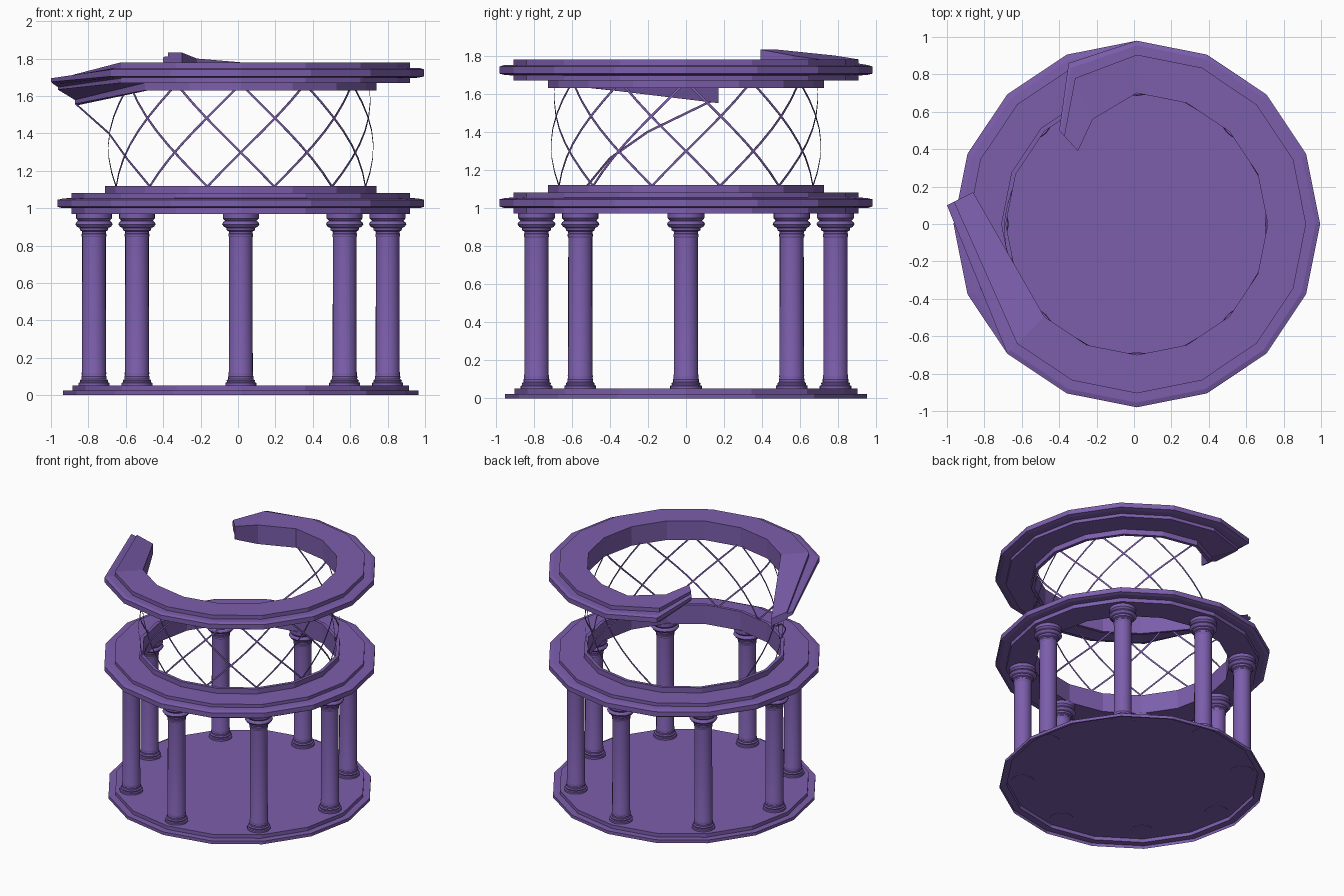
import bpy, bmesh
from math import sin, cos, radians, pi
from mathutils import Vector

CENTRE = Vector((0.015, 0, 0))
SIDES = 16

cube = bpy.data.objects.get("Cube")
if cube:
    bpy.data.objects.remove(cube, do_unlink=True)

purple = bpy.data.materials.new("purple_stone")
purple.use_nodes = True
COLOUR = (0.202, 0.112, 0.413, 1)
purple.diffuse_color = COLOUR
for node in purple.node_tree.nodes:
    if node.type == 'BSDF_PRINCIPLED':
        node.inputs["Base Color"].default_value = COLOUR


def polar(r, degrees, z):
    a = radians(degrees)
    return CENTRE + Vector((r * cos(a), r * sin(a), z))


def loft(bm, sections, closed=False, start_cap=True):
    """Skin closed cross-sections, joining last to first or capping the ends."""
    rings = [[bm.verts.new(p) for p in s] for s in sections]
    n = len(rings[0])
    pairs = list(zip(rings, rings[1:]))
    if closed:
        pairs.append((rings[-1], rings[0]))
    else:
        if start_cap:
            bm.faces.new(rings[0])
        bm.faces.new(rings[-1])
    for a, b in pairs:
        for i in range(n):
            j = (i + 1) % n
            bm.faces.new((a[i], a[j], b[j], b[i]))


def finish(bm, name):
    bmesh.ops.recalc_face_normals(bm, faces=bm.faces)
    mesh = bpy.data.meshes.new(name)
    bm.to_mesh(mesh)
    bm.free()
    mesh.materials.append(purple)
    obj = bpy.data.objects.new(name, mesh)
    bpy.context.collection.objects.link(obj)
    return obj


def turned(name, profile, sides, centre, start_cap=True):
    """Solid of revolution from (radius, height) pairs."""
    bm = bmesh.new()
    loft(bm, [[centre + Vector((r * cos(2 * pi * i / sides), r * sin(2 * pi * i / sides), z))
               for i in range(sides)] for r, z in profile], start_cap=start_cap)
    return finish(bm, name)


# Stepped floor, hollow underneath
turned("floor", [(0.95, 0), (0.95, 0.024), (0.90, 0.024), (0.90, 0.052)],
       SIDES, CENTRE, start_cap=False)

# Moulded cornice section, as (radius, height)
INNER, OUTER, LOW, HIGH = 0.70, 0.98, 0.97, 1.12
CORNICE = [(INNER, LOW), (0.905, LOW), (0.905, 1.0), (0.955, 1.0), (OUTER, 1.008),
           (OUTER, 1.045), (0.95, 1.052), (0.905, 1.055), (0.905, 1.08),
           (0.725, 1.08), (0.725, HIGH), (INNER, HIGH)]

# Lower ring
bm = bmesh.new()
loft(bm, [[polar(r, 360 * i / SIDES, z) for r, z in CORNICE] for i in range(SIDES)], True)
finish(bm, "lower_ring")


# Upper ring: the same section upside down, broken open with bent, tapering ends
def bent_section(inner, outer, bottom, top, tilt=0):
    points = []
    for r, z in CORNICE:
        t = (r - INNER) / (OUTER - INNER)
        p = Vector(inner).lerp(Vector(outer), t)
        h = (HIGH - z) / (HIGH - LOW)
        points.append(Vector((p.x, p.y, bottom + h * (top - bottom) + tilt * t)))
    return points


sections = [bent_section((-0.86, 0.17), (-1.0, 0.10), 1.55, 1.63, 0.085)]
for i in range(11):
    sections.append([polar(r, 225 + i * 22.5, 2.75 - z) for r, z in CORNICE])
sections.append(bent_section((-0.22, 0.56), (-0.35, 0.86), 1.65, 1.80))
sections.append(bent_section((-0.30, 0.39), (-0.40, 0.50), 1.73, 1.832))
bm = bmesh.new()
loft(bm, sections)
finish(bm, "broken_upper_ring")

# Columns with moulded base and capital
COLUMN = [(0.083, 0.05), (0.083, 0.066), (0.074, 0.07), (0.076, 0.08), (0.067, 0.086),
          (0.068, 0.1), (0.065, 0.105), (0.066, 0.12), (0.064, 0.125),
          (0.063, 0.845), (0.066, 0.85), (0.066, 0.862), (0.063, 0.866), (0.064, 0.876),
          (0.075, 0.882), (0.077, 0.895), (0.09, 0.9), (0.10, 0.914), (0.094, 0.926),
          (0.084, 0.932), (0.096, 0.946), (0.096, 0.975)]
for i in range(8):
    column = turned(f"column_{i + 1}", COLUMN, 24, polar(0.785, 45 * i, 0))
    bpy.ops.object.select_all(action='DESELECT')
    column.select_set(True)
    bpy.context.view_layer.objects.active = column
    bpy.ops.object.shade_smooth_by_angle(angle=radians(30))


# Crossed flat wire lattice, missing where the ring is broken
def wire(bm, path):
    strips = []
    for i, p in enumerate(path):
        along = (path[min(i + 1, len(path) - 1)] - path[max(i - 1, 0)]).normalized()
        out = Vector((p.x - CENTRE.x, p.y, 0)).normalized()
        side = along.cross(out).normalized() * 0.006
        out = out * 0.001
        strips.append([p + side + out, p - side + out, p - side - out, p + side - out])
    loft(bm, strips)


STEPS, SWEEP = 7, 43
bm = bmesh.new()
for i in range(12):
    for turn in (1, -1):
        start = 15 + 30 * i
        end = start + turn * SWEEP
        if any(106 < a < 164 for a in (start, end)) or (turn < 0 and start == 225):
            continue
        path = []
        for k in range(STEPS + 1):
            t = k / STEPS
            path.append(polar(0.69 + 0.02 * sin(pi * t), start + (end - start) * t,
                              1.115 + 0.525 * t))
        wire(bm, path)
# Wire pulled outwards by the sagging end
wire(bm, [Vector(p) for p in ((-0.47, -0.52, 1.115), (-0.59, -0.40, 1.26),
                              (-0.69, -0.20, 1.40), (-0.87, 0.13, 1.56))])
finish(bm, "wire_lattice")
